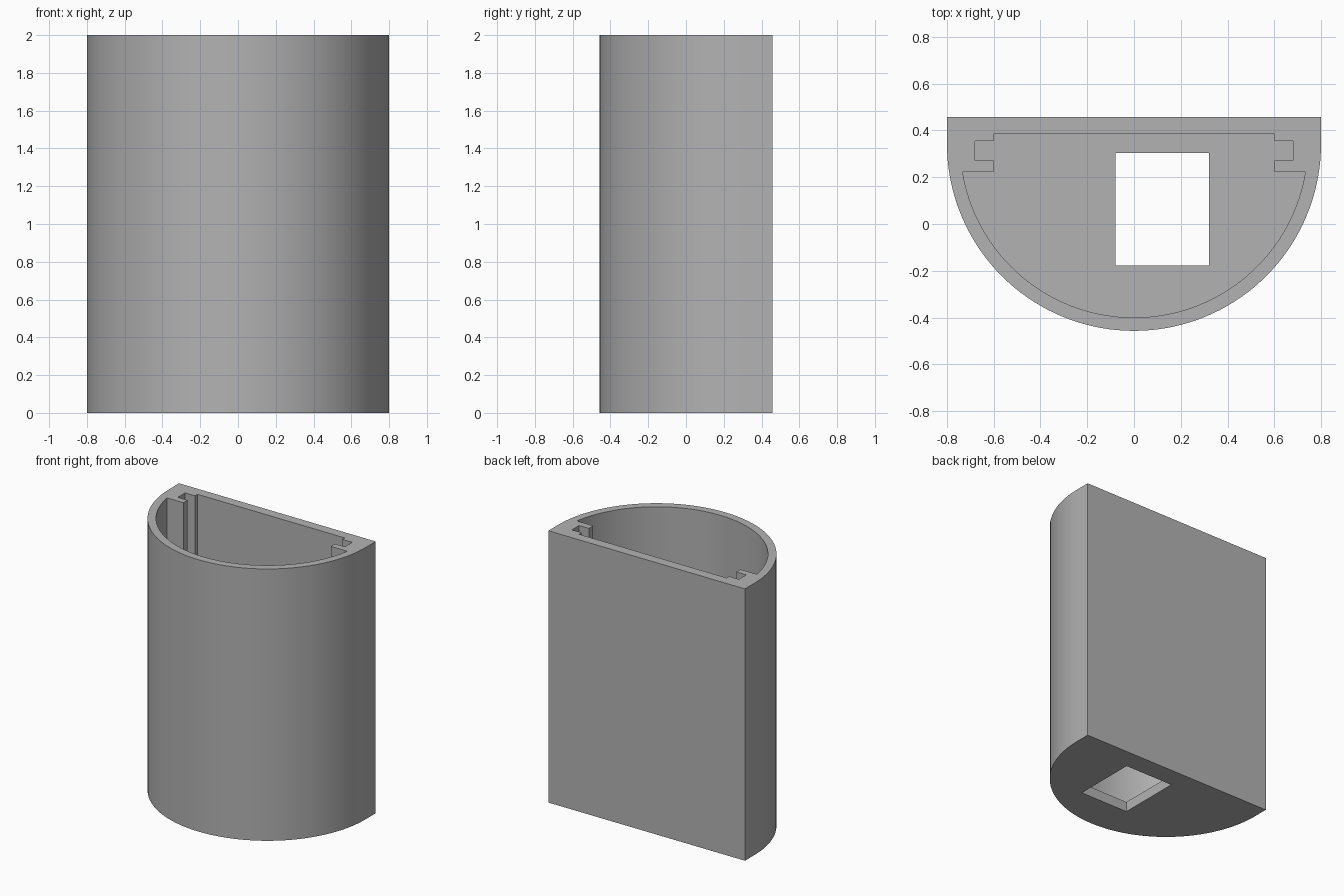
import bpy
import bmesh
from math import cos, sin, pi, asin

cube = bpy.data.objects.get("Cube")
if cube:
    bpy.data.objects.remove(cube, do_unlink=True)

HEIGHT = 2.0
FLOOR = 0.075
BACK = 0.457          # y of the flat back
CENTRE = 0.343        # y of the arc centre
OUTER_R, INNER_R = 0.8, 0.743

grey = bpy.data.materials.new("plain grey")
grey.use_nodes = True
colour = (0.45, 0.45, 0.45, 1)
grey.diffuse_color = colour
grey.node_tree.nodes["Principled BSDF"].inputs["Base Color"].default_value = colour


def front_arc(radius, start, steps=72):
    """Points from the +x side round the front to the -x side."""
    angles = [-start - (pi - 2 * start) * i / steps for i in range(steps + 1)]
    return [(radius * cos(a), CENTRE + radius * sin(a)) for a in angles]


def prism(name, outline, bottom, top):
    bm = bmesh.new()
    face = bm.faces.new([bm.verts.new((x, y, bottom)) for x, y in outline])
    grown = bmesh.ops.extrude_face_region(bm, geom=[face])["geom"]
    verts = [v for v in grown if isinstance(v, bmesh.types.BMVert)]
    bmesh.ops.translate(bm, verts=verts, vec=(0, 0, top - bottom))
    bmesh.ops.recalc_face_normals(bm, faces=bm.faces)
    mesh = bpy.data.meshes.new(name)
    bm.to_mesh(mesh)
    bm.free()
    mesh.materials.append(grey)
    obj = bpy.data.objects.new(name, mesh)
    bpy.context.collection.objects.link(obj)
    return obj


# Half-round outer body with a flat back
outer = [(-OUTER_R, BACK), (OUTER_R, BACK)] + front_arc(OUTER_R, 0)
housing = prism("housing", outer, 0, HEIGHT)

# Cavity outline with a slotted rail at each side
rail = [(0.6, 0.385), (0.6, 0.356), (0.68, 0.356),
        (0.68, 0.271), (0.6, 0.271), (0.6, 0.222)]
arc = front_arc(INNER_R, asin((CENTRE - 0.222) / INNER_R))
inner = rail + arc + [(-x, y) for x, y in reversed(rail)]
cavity = prism("cavity_cutter", inner, FLOOR, HEIGHT + 0.1)

# Rectangular opening through the floor
opening = [(-0.08, -0.177), (0.32, -0.177), (0.32, 0.303), (-0.08, 0.303)]
hole = prism("floor_opening_cutter", opening, -0.1, FLOOR + 0.1)

# Cut the body, then discard the cutters
for cutter in (cavity, hole):
    cutter.hide_render = True
    mod = housing.modifiers.new(cutter.name, 'BOOLEAN')
    mod.operation = 'DIFFERENCE'
    mod.solver = 'EXACT'
    mod.object = cutter

bpy.ops.object.select_all(action='DESELECT')
housing.select_set(True)
bpy.context.view_layer.objects.active = housing
for mod in list(housing.modifiers):
    bpy.ops.object.modifier_apply(modifier=mod.name)
for cutter in (cavity, hole):
    bpy.data.objects.remove(cutter, do_unlink=True)

bpy.ops.object.shade_smooth_by_angle(angle=pi / 6)
